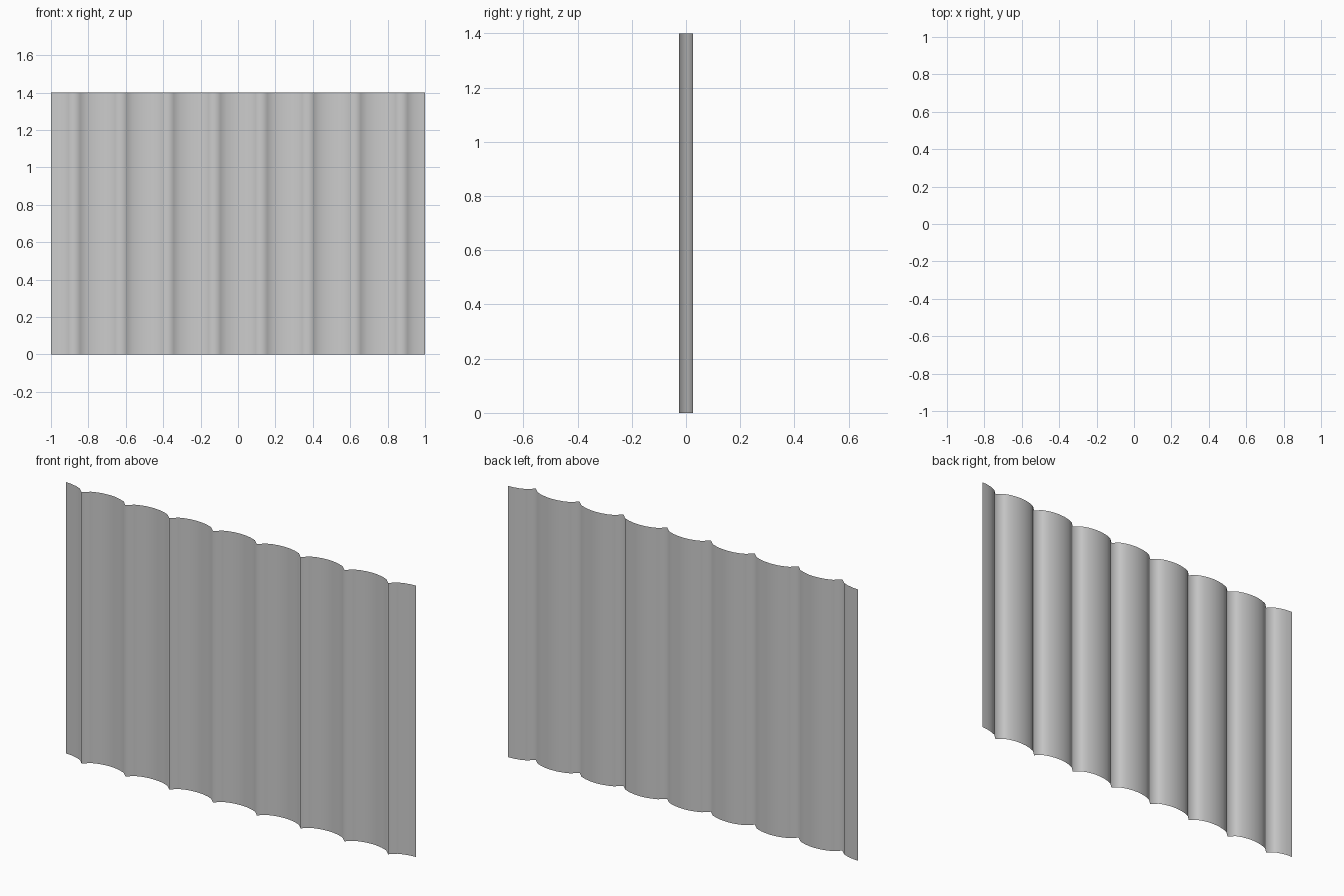
import bpy, bmesh, math

if "Cube" in bpy.data.objects:
    bpy.data.objects.remove(bpy.data.objects["Cube"])

WIDTH, HEIGHT, DEPTH = 2.0, 1.4, 0.05
WAVES, STEPS = 8, 8          # corrugations, segments per corrugation


def profile(i):
    """Broad rear crests meeting in narrow ridges that point to the front."""
    t = i / STEPS
    x = -WIDTH / 2 + WIDTH * t / WAVES
    y = -DEPTH / 2 + DEPTH * abs(math.cos(math.pi * t)) ** 0.55
    return x, y


# Corrugated sheet: a single-skin profile drawn up to full height
bm = bmesh.new()
columns = []
for i in range(WAVES * STEPS + 1):
    x, y = profile(i)
    columns.append((bm.verts.new((x, y, 0)), bm.verts.new((x, y, HEIGHT))))
for (a, b), (c, d) in zip(columns, columns[1:]):
    bm.faces.new((a, c, d, b)).smooth = True

mesh = bpy.data.meshes.new("corrugated_sheet")
bm.to_mesh(mesh)
bm.free()
sheet = bpy.data.objects.new("corrugated_sheet", mesh)
bpy.context.collection.objects.link(sheet)
